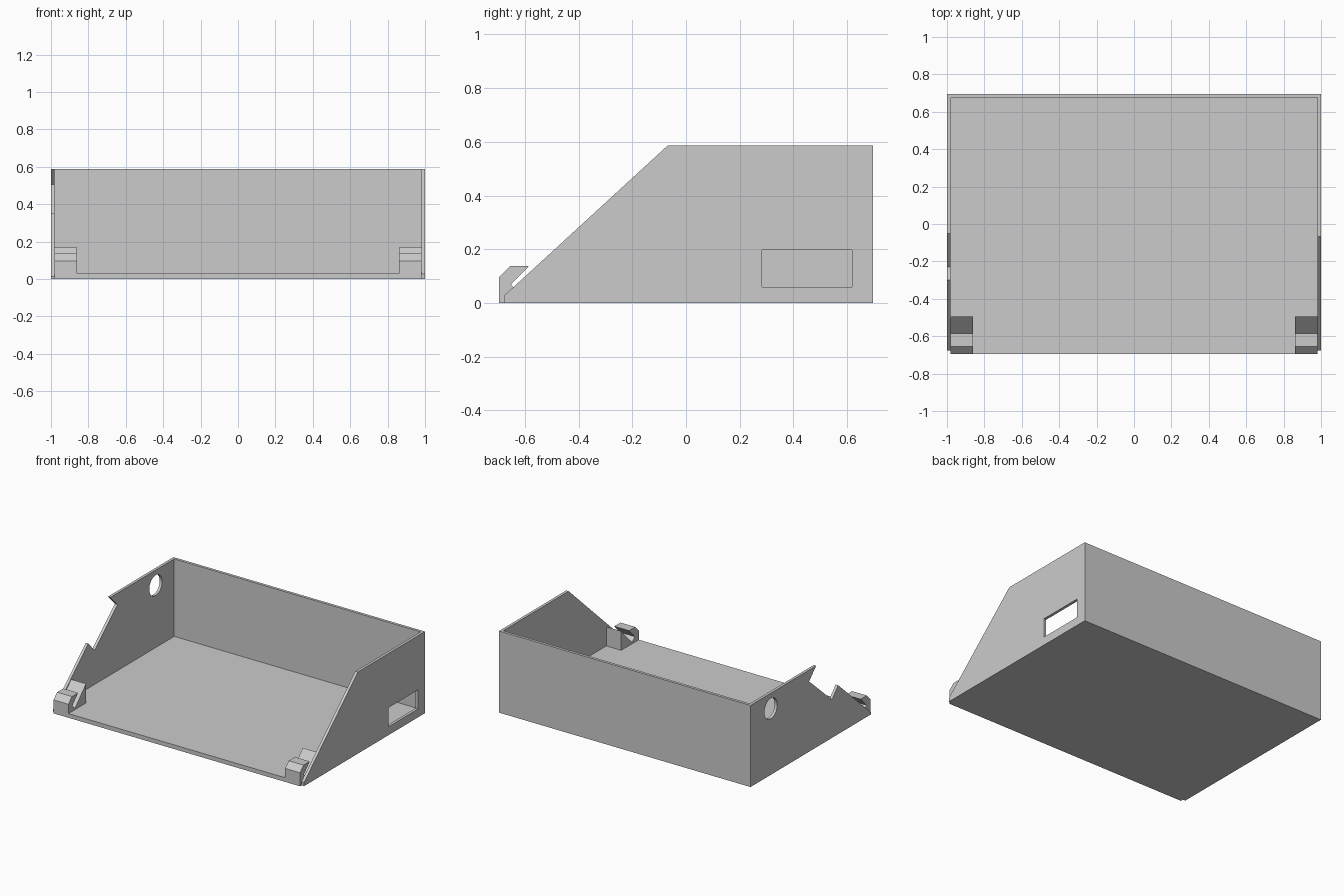
import bpy, bmesh
from math import sin, cos, pi, radians
from mathutils import Euler

cube = bpy.data.objects.get("Cube")
if cube:
    bpy.data.objects.remove(cube, do_unlink=True)

grey = bpy.data.materials.new("plain_grey")
grey.use_nodes = True
colour = (0.6, 0.6, 0.6, 1)
grey.diffuse_color = colour
grey.node_tree.nodes["Principled BSDF"].inputs["Base Color"].default_value = colour


def plate(name, x0, x1, outline, *holes):
    """Extrude a (y, z) outline, with optional holes, from x0 to x1."""
    curve = bpy.data.curves.new(name, 'CURVE')
    curve.dimensions = '2D'
    curve.fill_mode = 'BOTH'
    curve.extrude = (x1 - x0) / 2
    for loop in (outline, *holes):
        spline = curve.splines.new('POLY')
        spline.points.add(len(loop) - 1)
        for point, (y, z) in zip(spline.points, loop):
            point.co = (y, z, 0, 1)
        spline.use_cyclic_u = True
    temp = bpy.data.objects.new(name + "_profile", curve)
    bpy.context.collection.objects.link(temp)
    bpy.context.view_layer.update()
    graph = bpy.context.evaluated_depsgraph_get()
    mesh = bpy.data.meshes.new_from_object(temp.evaluated_get(graph))
    bpy.data.objects.remove(temp, do_unlink=True)

    # Stand the profile up in the side plane and weld its seams
    mesh.transform(Euler((radians(90), 0, radians(90))).to_matrix().to_4x4())
    bm = bmesh.new()
    bm.from_mesh(mesh)
    bmesh.ops.translate(bm, verts=bm.verts, vec=((x0 + x1) / 2, 0, 0))
    bmesh.ops.remove_doubles(bm, verts=bm.verts, dist=0.0001)
    bmesh.ops.recalc_face_normals(bm, faces=bm.faces)
    for face in bm.faces:
        face.smooth = False
        face.material_index = 0
    bm.to_mesh(mesh)
    bm.free()
    mesh.materials.clear()
    mesh.materials.append(grey)
    mesh.name = name
    obj = bpy.data.objects.new(name, mesh)
    bpy.context.collection.objects.link(obj)
    return obj


def rect(y0, y1, z0, z1):
    return [(y0, z0), (y1, z0), (y1, z1), (y0, z1)]


INNER, OUTER, DEPTH, TOP, FLOOR = 0.98, 1.0, 0.695, 0.587, 0.03

# Tray floor and back wall
plate("floor", -INNER, INNER, rect(-DEPTH, DEPTH, 0, FLOOR))
plate("back_wall", -INNER, INNER, rect(DEPTH - 0.02, DEPTH, FLOOR, TOP))

# Sloped side wall with a rectangular port
plate("left_wall", INNER, OUTER,
      [(-0.677, 0), (DEPTH, 0), (DEPTH, TOP), (-0.067, TOP), (-0.677, 0.027)],
      rect(0.282, 0.617, 0.06, 0.197))

# Sloped side wall with a notch and a round hole
round_hole = [(0.465 + 0.073 * cos(i * pi / 20), 0.477 + 0.073 * sin(i * pi / 20))
              for i in range(40)]
plate("right_wall", -OUTER, -INNER,
      [(-0.675, 0), (DEPTH, 0), (DEPTH, TOP), (-0.05, TOP), (0.03, 0.505),
       (-0.23, 0.275), (-0.30, 0.352), (-0.675, 0.012)],
      round_hole)

# Slotted corner clips at the front
clip = [(-DEPTH, FLOOR), (-0.495, FLOOR), (-0.495, 0.168), (-0.62, 0.04),
        (-0.652, 0.068), (-0.585, 0.137), (-0.655, 0.137), (-DEPTH, 0.097)]
plate("left_clip", 0.862, INNER, clip)
plate("right_clip", -INNER, -0.862, clip)
